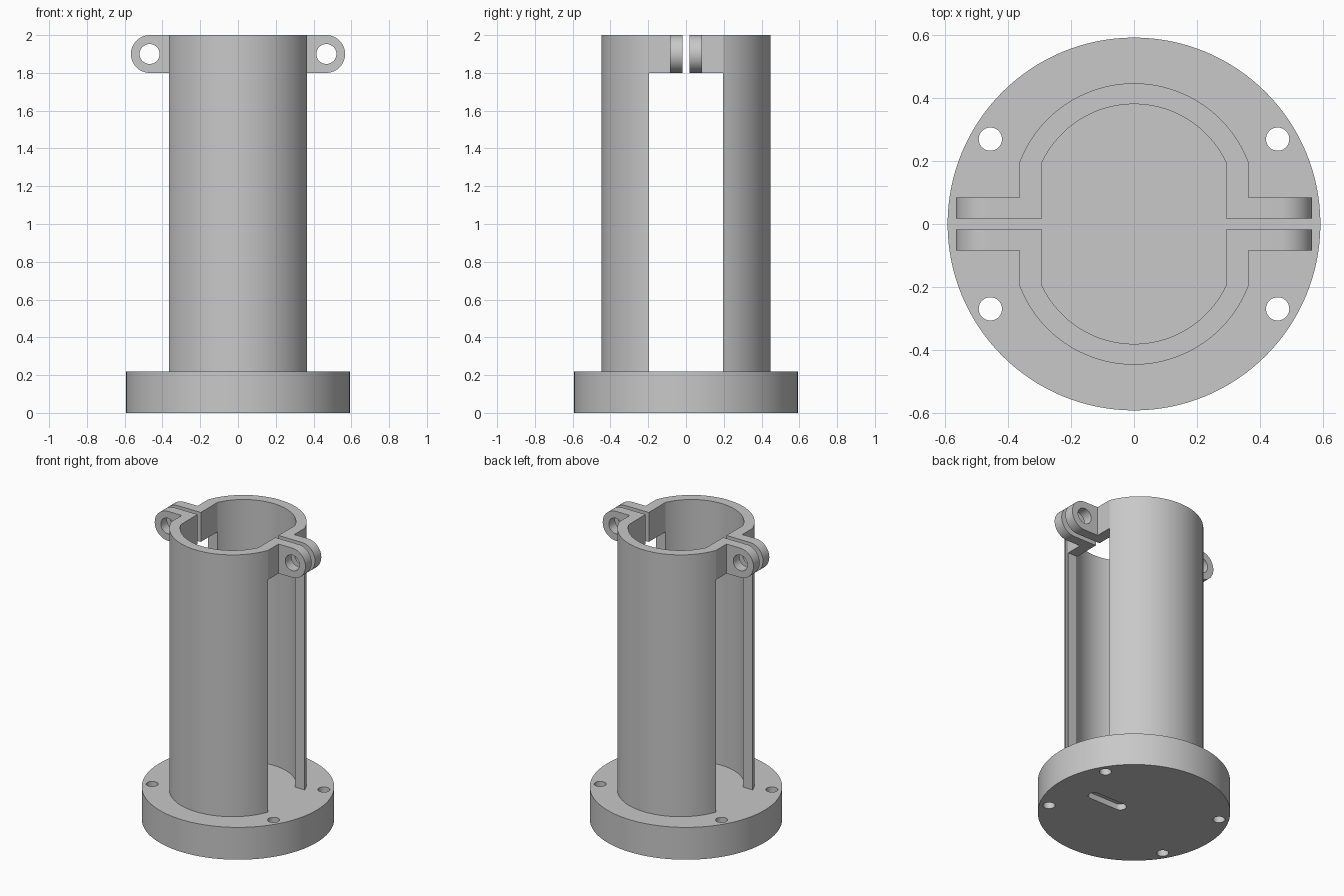
import bpy, bmesh
from math import pi, sin, cos, atan2, hypot, radians

cube = bpy.data.objects.get("Cube")
if cube:
    bpy.data.objects.remove(cube, do_unlink=True)

grey = bpy.data.materials.new("plain grey")
grey.use_nodes = True
grey.diffuse_color = (0.58, 0.58, 0.58, 1)
grey.node_tree.nodes["Principled BSDF"].inputs["Base Color"].default_value = grey.diffuse_color


def arc(cx, cy, r, start, end, n):
    """Points along a circular arc, ends included."""
    steps = [start + (end - start) * i / n for i in range(n + 1)]
    return [(cx + r * cos(t), cy + r * sin(t)) for t in steps]


def prism(name, outline, lo, hi, axis="z"):
    """Extrude a closed 2D outline along z, or an xz outline along y."""
    bm = bmesh.new()
    place = (lambda p: (p[0], p[1], lo)) if axis == "z" else (lambda p: (p[0], lo, p[1]))
    face = bm.faces.new([bm.verts.new(place(p)) for p in outline])
    extruded = bmesh.ops.extrude_face_region(bm, geom=[face])["geom"]
    offset = (0, 0, hi - lo) if axis == "z" else (0, hi - lo, 0)
    bmesh.ops.translate(bm, vec=offset, verts=[g for g in extruded if isinstance(g, bmesh.types.BMVert)])
    bmesh.ops.recalc_face_normals(bm, faces=bm.faces)
    mesh = bpy.data.meshes.new(name)
    bm.to_mesh(mesh)
    bm.free()
    mesh.materials.append(grey)
    obj = bpy.data.objects.new(name, mesh)
    bpy.context.collection.objects.link(obj)
    return obj


def circle(cx, cy, r, n=40):
    return arc(cx, cy, r, 0, 2 * pi, n)[:-1]


def activate(obj):
    bpy.ops.object.select_all(action="DESELECT")
    obj.select_set(True)
    bpy.context.view_layer.objects.active = obj


def combine(obj, tool, operation):
    """Apply a boolean and discard the tool."""
    tool.hide_render = True
    activate(obj)
    mod = obj.modifiers.new("boolean", "BOOLEAN")
    mod.operation, mod.solver, mod.object = operation, "EXACT", tool
    bpy.ops.object.modifier_apply(modifier=mod.name)
    bpy.data.objects.remove(tool, do_unlink=True)


def smooth(obj):
    activate(obj)
    bpy.ops.object.shade_smooth_by_angle(angle=radians(20))


# Round base with four screw holes and a shallow slot underneath
BASE_TOP, TOP, CLAMP = 0.22, 2.0, 1.8
base = prism("base", circle(0, 0, 0.593, 128), 0, BASE_TOP)
for sx in (-1, 1):
    for sy in (-1, 1):
        combine(base, prism("screw_hole", circle(sx * 0.457, sy * 0.27, 0.037), -0.1, 0.4), "DIFFERENCE")
slot = arc(0.32, 0, 0.038, -pi / 2, pi / 2, 12) + arc(0.11, 0, 0.038, pi / 2, 1.5 * pi, 12)
combine(base, prism("slot", slot, -0.1, 0.04), "DIFFERENCE")
smooth(base)

# Tube halves: arched wall above a window, straight clamp cheeks and lugs
GAP, CHEEK, LUG, CENTRE = 0.0175, 0.197, 0.085, 0.058
OUT, IN = 0.364, 0.292


def wall_arc(x):
    """Arc over the half, springing from the cheek corner at x."""
    a = atan2(CHEEK - CENTRE, x)
    return arc(0, CENTRE, hypot(x, CHEEK - CENTRE), a, pi - a, 64)


for name, s in (("back_half", 1), ("front_half", -1)):
    outline = ([(OUT, GAP)] + wall_arc(OUT) + [(-OUT, GAP), (-IN, GAP)]
               + wall_arc(IN)[::-1] + [(IN, GAP)])
    half = prism(name, [(x, s * y) for x, y in outline], BASE_TOP, TOP)
    window = [(-1, -1), (1, -1), (1, CHEEK), (-1, CHEEK)]
    combine(half, prism("window", [(x, s * y) for x, y in window], 0, CLAMP), "DIFFERENCE")
    for side in (-1, 1):
        lug = [(0.33, CLAMP)] + arc(0.467, 1.9, 0.1, -pi / 2, pi / 2, 32) + [(0.33, TOP)]
        lug = [(side * x, z) for x, z in lug]
        combine(half, prism("lug", lug, s * GAP, s * LUG, "y"), "UNION")
        hole = circle(side * 0.468, 1.9, 0.053)
        combine(half, prism("bolt_hole", hole, -0.2, 0.2, "y"), "DIFFERENCE")
    smooth(half)
